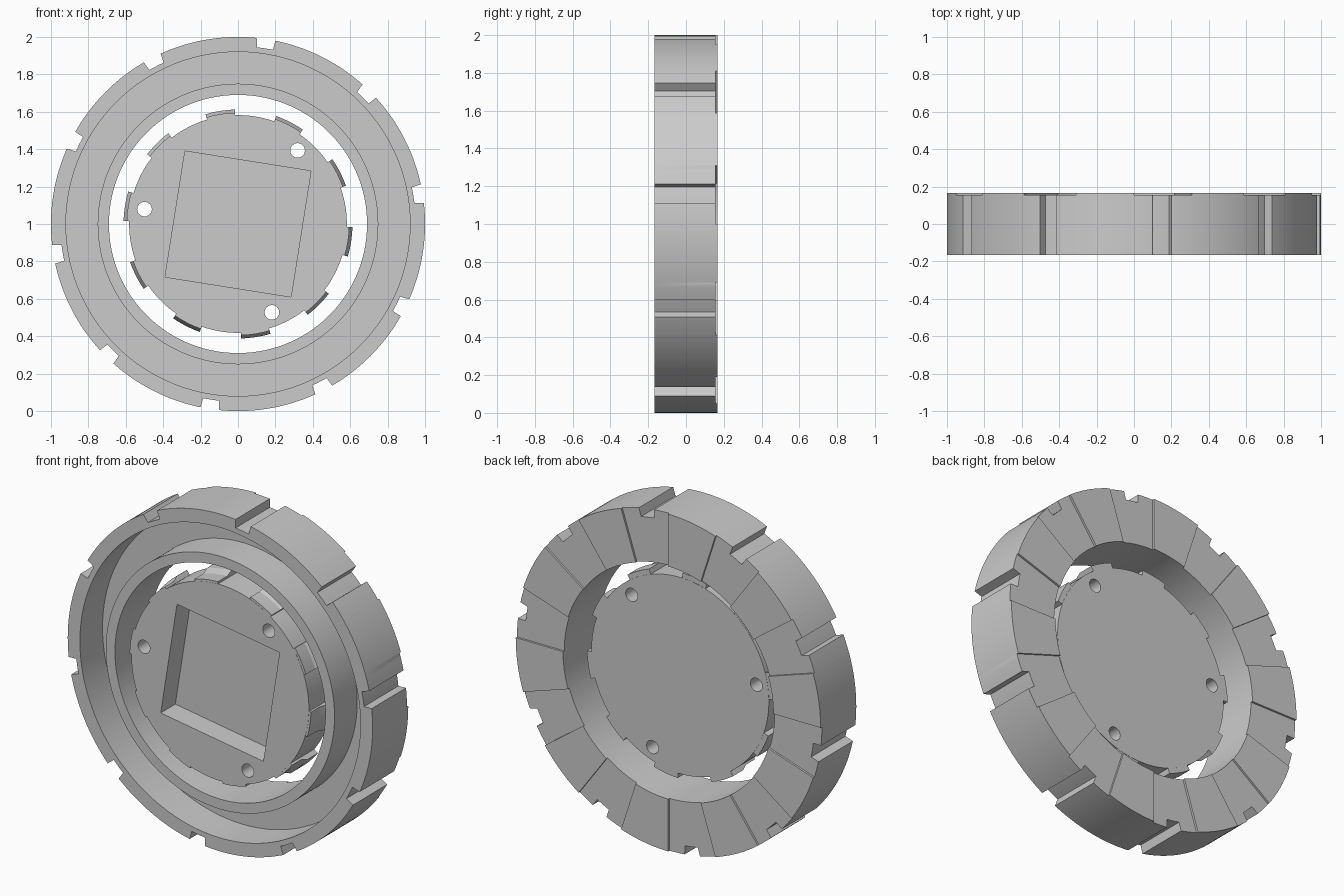
import bpy, bmesh
from math import sin, cos, radians
from mathutils import Vector

cube = bpy.data.objects.get("Cube")
if cube:
    bpy.data.objects.remove(cube, do_unlink=True)

grey = bpy.data.materials.new("plain_grey")
grey.use_nodes = True
colour = (0.6, 0.6, 0.6, 1)
grey.diffuse_color = colour
grey.node_tree.nodes["Principled BSDF"].inputs["Base Color"].default_value = colour

FRONT, BACK = -0.167, 0.167
STEPS = [36 * k for k in range(10)]


def polar(r, deg, y):
    a = radians(deg)
    return Vector((r * cos(a), y, 1 + r * sin(a)))


def sweep(bm, stations, closed=False):
    """Join closed (radius, y) profiles placed at successive angles."""
    rows = [[bm.verts.new(polar(r, a, y)) for r, y in profile] for a, profile in stations]
    m = len(rows[0])
    for i in range(len(rows) if closed else len(rows) - 1):
        a, b = rows[i], rows[(i + 1) % len(rows)]
        for j in range(m):
            k = (j + 1) % m
            bm.faces.new((a[j], a[k], b[k], b[j]))
    if not closed:
        bm.faces.new(rows[0])
        bm.faces.new(rows[-1])


def prism(bm, outline, y0, y1):
    """Extrude an (x, z) outline from y0 to y1."""
    a = [bm.verts.new((x, y0, z)) for x, z in outline]
    b = [bm.verts.new((x, y1, z)) for x, z in outline]
    bm.faces.new(a)
    bm.faces.new(b)
    for i in range(len(a)):
        j = (i + 1) % len(a)
        bm.faces.new((a[i], a[j], b[j], b[i]))


def circle(r, n, centre=(0, 1)):
    return [(centre[0] + r * cos(radians(360 * i / n)),
             centre[1] + r * sin(radians(360 * i / n))) for i in range(n)]


def finish(name, bm):
    bmesh.ops.recalc_face_normals(bm, faces=bm.faces)
    mesh = bpy.data.meshes.new(name)
    bm.to_mesh(mesh)
    bm.free()
    mesh.materials.append(grey)
    obj = bpy.data.objects.new(name, mesh)
    bpy.context.collection.objects.link(obj)
    return obj


def select(obj):
    bpy.ops.object.select_all(action='DESELECT')
    obj.select_set(True)
    bpy.context.view_layer.objects.active = obj


def cut(obj, bm):
    cutter = finish("cutter", bm)
    cutter.hide_render = True
    select(obj)
    mod = obj.modifiers.new("cut", 'BOOLEAN')
    mod.operation = 'DIFFERENCE'
    mod.solver = 'EXACT'
    mod.object = cutter
    bpy.ops.object.modifier_apply(modifier=mod.name)
    bpy.data.objects.remove(cutter, do_unlink=True)


def smooth(obj):
    select(obj)
    bpy.ops.object.shade_smooth_by_angle(angle=radians(20))


def ring_profile(outer, back):
    floor = 0.045
    return [(0.69, FRONT), (0.75, FRONT), (0.75, floor), (0.92, floor),
            (0.92, FRONT), (outer, FRONT), (outer, back), (0.69, back)]


# Outer ring: channel open to the front, flared rim notches, stepped back
low, high = 0.155, BACK
stations = []
for a in STEPS:
    stations += [(a + t, ring_profile(1, low)) for t in (0, 1.5, 3, 4.5, 6)]
    stations += [(a + 6.45, ring_profile(1, low))]
    stations += [(a + t, ring_profile(0.95, low)) for t in (6.7, 8.2, 10, 11.9)]
    stations += [(a + 12.25, ring_profile(1, low))]
    stations += [(a + t, ring_profile(1, low)) for t in (13.5, 15, 16.5, 18)]
    stations += [(a + 18 + 1.5 * i, ring_profile(1, high)) for i in range(13)]
bm = bmesh.new()
sweep(bm, stations, closed=True)
bmesh.ops.remove_doubles(bm, verts=bm.verts, dist=0.0001)
smooth(finish("outer_ring", bm))

# Inner disc
disc_back = 0.055
bm = bmesh.new()
prism(bm, circle(0.582, 160), FRONT, disc_back)
disc = finish("inner_disc", bm)

# Tilted square pocket in the disc front
bm = bmesh.new()
corners = [polar(0.482, 36 + 90 * k, 0) for k in range(4)]
prism(bm, [(p.x, p.z) for p in corners], -0.3, -0.03)
cut(disc, bm)

# Three screw holes through the disc
bm = bmesh.new()
for a in (51, 171, 291):
    c = polar(0.506, a, 0)
    prism(bm, circle(0.039, 32, (c.x, c.z)), -0.3, 0.3)
cut(disc, bm)
smooth(disc)

# Snap clips around the disc edge, wider towards the back
clip = [(0.575, FRONT + 0.001), (0.595, FRONT + 0.001), (0.595, -0.08),
        (0.612, -0.04), (0.612, disc_back - 0.001), (0.575, disc_back - 0.001)]
bm = bmesh.new()
for a in STEPS:
    sweep(bm, [(a + 19.5 + 15 * i / 8, clip) for i in range(9)])
smooth(finish("snap_clips", bm))
